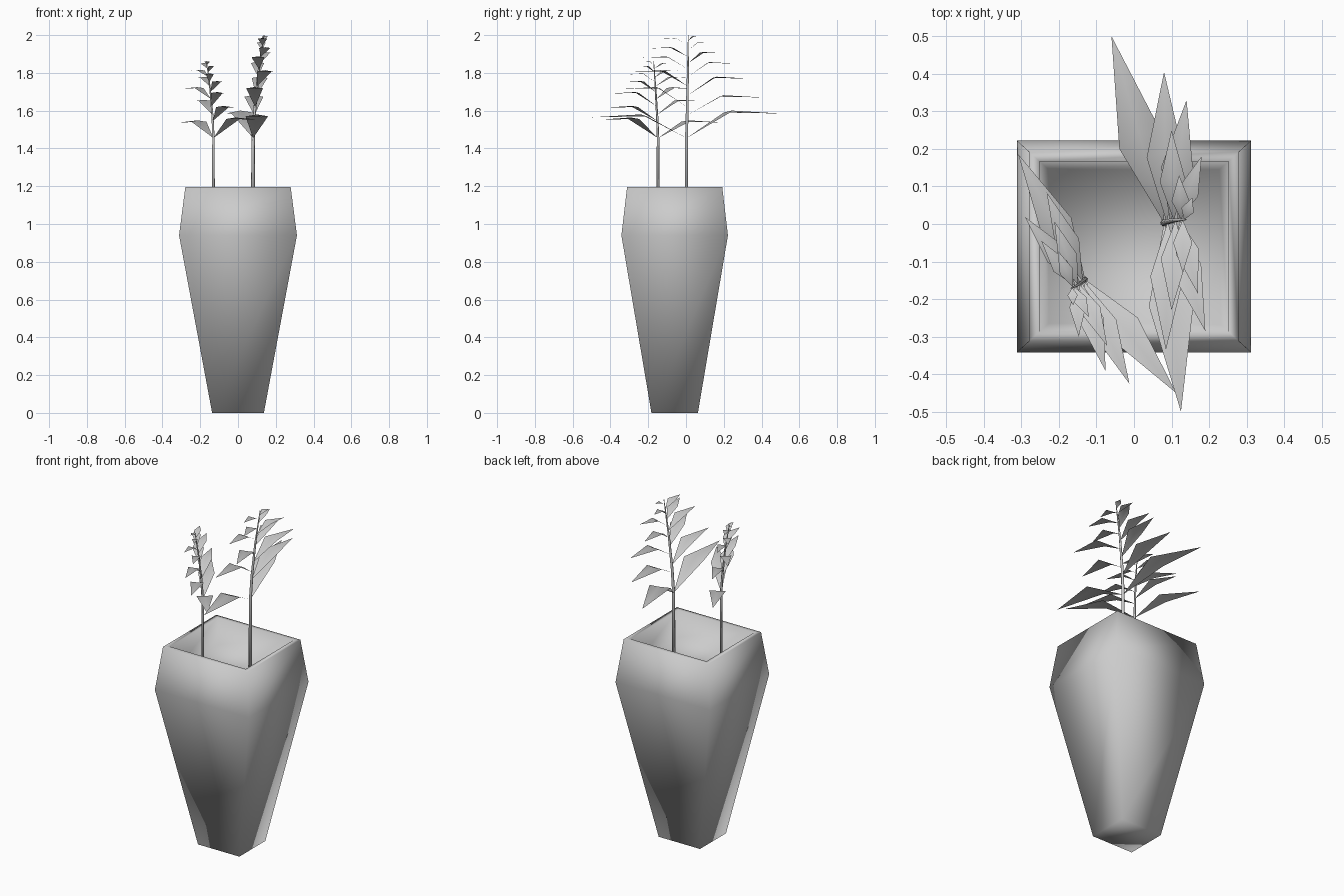
import bpy, bmesh, math
from mathutils import Vector, Matrix

if "Cube" in bpy.data.objects:
    bpy.data.objects.remove(bpy.data.objects["Cube"])

SOIL_Z = 1.05
LEAF_Z = 1.455                        # height of the lowest leaves
STEM = [(0.08, 0.003, LEAF_Z), (0.088, 0.006, 1.6), (0.108, 0.01, 1.8), (0.138, 0.012, 2.0)]
PIVOT = Vector(STEM[0])


def finish(name, bm):
    mesh = bpy.data.meshes.new(name)
    bm.to_mesh(mesh)
    bm.free()
    for p in mesh.polygons:
        p.use_smooth = True
    ob = bpy.data.objects.new(name, mesh)
    bpy.context.collection.objects.link(ob)
    return ob


def loft(bm, rings, cap_start=True, cap_end=True):
    vs = [[bm.verts.new(p) for p in r] for r in rings]
    n = len(vs[0])
    for a, b in zip(vs, vs[1:]):
        for i in range(n):
            j = (i + 1) % n
            bm.faces.new((a[i], a[j], b[j], b[i]))
    if cap_start:
        bm.faces.new(vs[0][::-1])
    if cap_end:
        bm.faces.new(vs[-1])


# Pot: square rings going up the outside, over the rim and down to the soil
def square(hx, hy, z):
    return [(sx * hx, -0.06 + sy * hy, z) for sx, sy in ((-1, -1), (1, -1), (1, 1), (-1, 1))]


bm = bmesh.new()
loft(bm, [square(*r) for r in (
    (0.137, 0.123, 0), (0.312, 0.282, 0.94), (0.279, 0.252, 1.195),
    (0.252, 0.227, 1.195), (0.227, 0.205, SOIL_Z))])
finish("pot", bm)


def stem_at(z):
    for a, b in zip(STEM, STEM[1:]):
        if z <= b[2]:
            return Vector(a).lerp(Vector(b), (z - a[2]) / (b[2] - a[2]))
    return Vector(STEM[-1])


# Leaf: creased diamond rising from the stem to a knee, then drooping to its tip
def leaf(bm, base_z, tip):
    base, tip = stem_at(base_z), Vector(tip)
    d = Vector((tip.x - base.x, tip.y - base.y, 0))
    side = Vector((-d.y, d.x, 0)).normalized() * (0.012 + d.length * 0.095)
    knee = base + d * 0.48
    knee.z = tip.z + 0.03 * d.length
    b, t, k = (bm.verts.new(p) for p in (base, tip, knee))
    for s in (-1, 1):
        w = bm.verts.new(knee + side * s - d * 0.05 - Vector((0, 0, 0.02 * d.length)))
        for f in ((b, w, k), (k, w, t)):
            bm.faces.new(f if s < 0 else f[::-1])


LEAVES = [
    # back side
    (1.455, (-0.06, 0.50, 1.585)), (1.575, (0.08, 0.405, 1.67)),
    (1.68, (0.14, 0.33, 1.77)), (1.78, (0.10, 0.25, 1.85)),
    (1.85, (0.18, 0.18, 1.905)), (1.92, (0.12, 0.13, 1.96)), (1.97, (0.155, 0.07, 1.993)),
    # front side
    (1.455, (0.125, -0.50, 1.565)), (1.62, (0.085, -0.335, 1.715)),
    (1.73, (0.19, -0.285, 1.805)), (1.82, (0.10, -0.23, 1.88)),
    (1.885, (0.17, -0.185, 1.93)), (1.945, (0.13, -0.13, 1.98)),
]


# Plant: tapered stem plus leaves, placed by moving the lowest leaf joint
def plant(name, loc, angle, scale):
    bottom = LEAF_Z - (LEAF_Z - SOIL_Z + 0.02) / scale
    pts = [(STEM[0][0], STEM[0][1], bottom)] + STEM
    place = (Matrix.Translation(loc) @ Matrix.Rotation(math.radians(angle), 4, 'Z')
             @ Matrix.Scale(scale, 4) @ Matrix.Translation(-PIVOT))
    bm = bmesh.new()
    loft(bm, [[(p[0] + r * math.cos(i * math.pi / 3), p[1] + r * math.sin(i * math.pi / 3), p[2])
               for i in range(6)]
              for p, r in zip(pts, (0.011, 0.009, 0.008, 0.006, 0.002))])
    bmesh.ops.transform(bm, matrix=place, verts=bm.verts)
    finish(name + "_stem", bm)
    bm = bmesh.new()
    for z, tip in LEAVES:
        leaf(bm, z, tip)
    bmesh.ops.transform(bm, matrix=place, verts=bm.verts)
    finish(name + "_leaves", bm)


plant("tall_plant", PIVOT, 0, 1.0)
plant("short_plant", Vector((-0.13, -0.148, LEAF_Z)), 203, 0.75)
